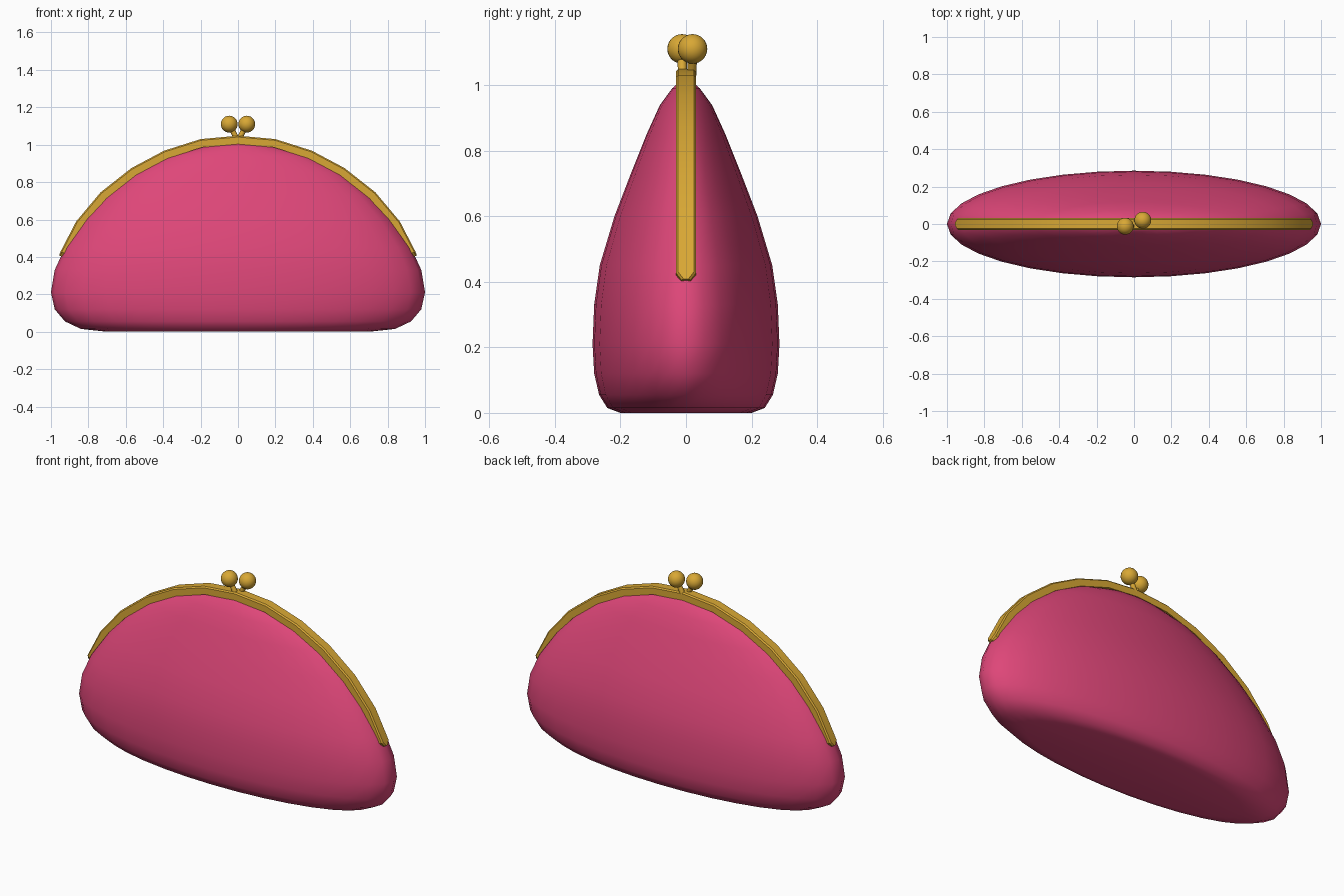
import bpy, bmesh, math
from mathutils import Vector

cube = bpy.data.objects.get("Cube")
if cube:
    bpy.data.objects.remove(cube)


def material(name, rgb):
    m = bpy.data.materials.new(name)
    m.use_nodes = True
    m.diffuse_color = (*rgb, 1)
    m.node_tree.nodes["Principled BSDF"].inputs["Base Color"].default_value = (*rgb, 1)
    return m


pink = material("pink_fabric", (0.73, 0.062, 0.19))
gold = material("gold_metal", (0.69, 0.39, 0.035))


def finish(name, bm, mat, angle):
    bmesh.ops.recalc_face_normals(bm, faces=bm.faces)
    mesh = bpy.data.meshes.new(name)
    bm.to_mesh(mesh)
    bm.free()
    ob = bpy.data.objects.new(name, mesh)
    bpy.context.collection.objects.link(ob)
    mesh.materials.append(mat)
    bpy.ops.object.select_all(action='DESELECT')
    ob.select_set(True)
    bpy.context.view_layer.objects.active = ob
    bpy.ops.object.shade_smooth_by_angle(angle=math.radians(angle))
    return ob


def loft(bm, rings):
    """Skin a list of closed vertex rings."""
    loops = [[bm.verts.new(p) for p in ring] for ring in rings]
    for lo, hi in zip(loops, loops[1:]):
        n = len(lo)
        for i in range(n):
            j = (i + 1) % n
            bm.faces.new((lo[i], lo[j], hi[j], hi[i]))
    return loops


# Pouch: oval sections, each height, half width, half depth
sections = [(0.0, 0.70, 0.20), (0.015, 0.84, 0.24), (0.055, 0.925, 0.265),
            (0.12, 0.98, 0.28), (0.21, 1.0, 0.285), (0.33, 0.98, 0.28),
            (0.45, 0.925, 0.263), (0.60, 0.82, 0.218), (0.73, 0.70, 0.168),
            (0.85, 0.55, 0.12), (0.938, 0.38, 0.08), (0.99, 0.195, 0.042),
            (1.01, 0.02, 0.02)]
SEG = 32


def oval(z, a, b):
    # Upper sections pinch toward a lens shape under the clasp
    p = 1 + 0.3 * max(0, z - 0.4)
    pts = []
    for i in range(SEG):
        t = 2 * math.pi * i / SEG
        s = math.sin(t)
        pts.append((a * math.cos(t), math.copysign(b * abs(s) ** p, s), z))
    return pts


bm = bmesh.new()
loops = loft(bm, [oval(*s) for s in sections])
bm.faces.new(loops[-1])
base = bm.verts.new((0, 0, 0.02))
for i in range(SEG):
    bm.faces.new((loops[0][i], base, loops[0][(i + 1) % SEG]))
finish("pouch", bm, pink, 80)

# Clasp frame: bevelled strip swept over the arch, with narrowed ends
half = [(0.957, 0.408), (0.948, 0.43), (0.865, 0.59), (0.735, 0.745),
        (0.57, 0.875), (0.395, 0.968), (0.2, 1.03)]
arch = [(-x, z) for x, z in half] + [(0, 1.048)] + [(x, z) for x, z in reversed(half)]
rings = []
for i, (x, z) in enumerate(arch):
    prev, nxt = arch[max(i - 1, 0)], arch[min(i + 1, len(arch) - 1)]
    d = Vector((nxt[0] - prev[0], 0, nxt[1] - prev[1])).normalized()
    inward = Vector((d.z, 0, -d.x))
    w = 0.014 if i in (0, len(arch) - 1) else 0.031
    profile = [(-w, 0.045), (-w, 0.007), (-w + 0.007, 0), (w - 0.007, 0),
               (w, 0.007), (w, 0.045)]
    rings.append([Vector((x, y, z)) + inward * depth for y, depth in profile])
bm = bmesh.new()
loops = loft(bm, rings)
bm.faces.new(loops[0])
bm.faces.new(loops[-1])
finish("clasp_frame", bm, gold, 20)

# Kissing clasp: a ball on a leaning stem for each half of the frame
for side, name, y in ((-1, "right", -0.012), (1, "left", 0.02)):
    centre = Vector((side * 0.047, y, 1.11))
    bm = bmesh.new()
    bmesh.ops.create_uvsphere(bm, u_segments=24, v_segments=14, radius=0.045)
    bmesh.ops.translate(bm, verts=bm.verts, vec=centre)
    finish("clasp_ball_" + name, bm, gold, 60)

    foot = Vector((side * 0.006, y * 0.9, 1.03))
    axis = centre - foot
    bm = bmesh.new()
    bmesh.ops.create_cone(bm, cap_ends=True, segments=12, radius1=0.014,
                          radius2=0.014, depth=axis.length)
    stem = finish("clasp_stem_" + name, bm, gold, 40)
    stem.location = (foot + centre) / 2
    stem.rotation_euler = axis.to_track_quat('Z', 'Y').to_euler()
